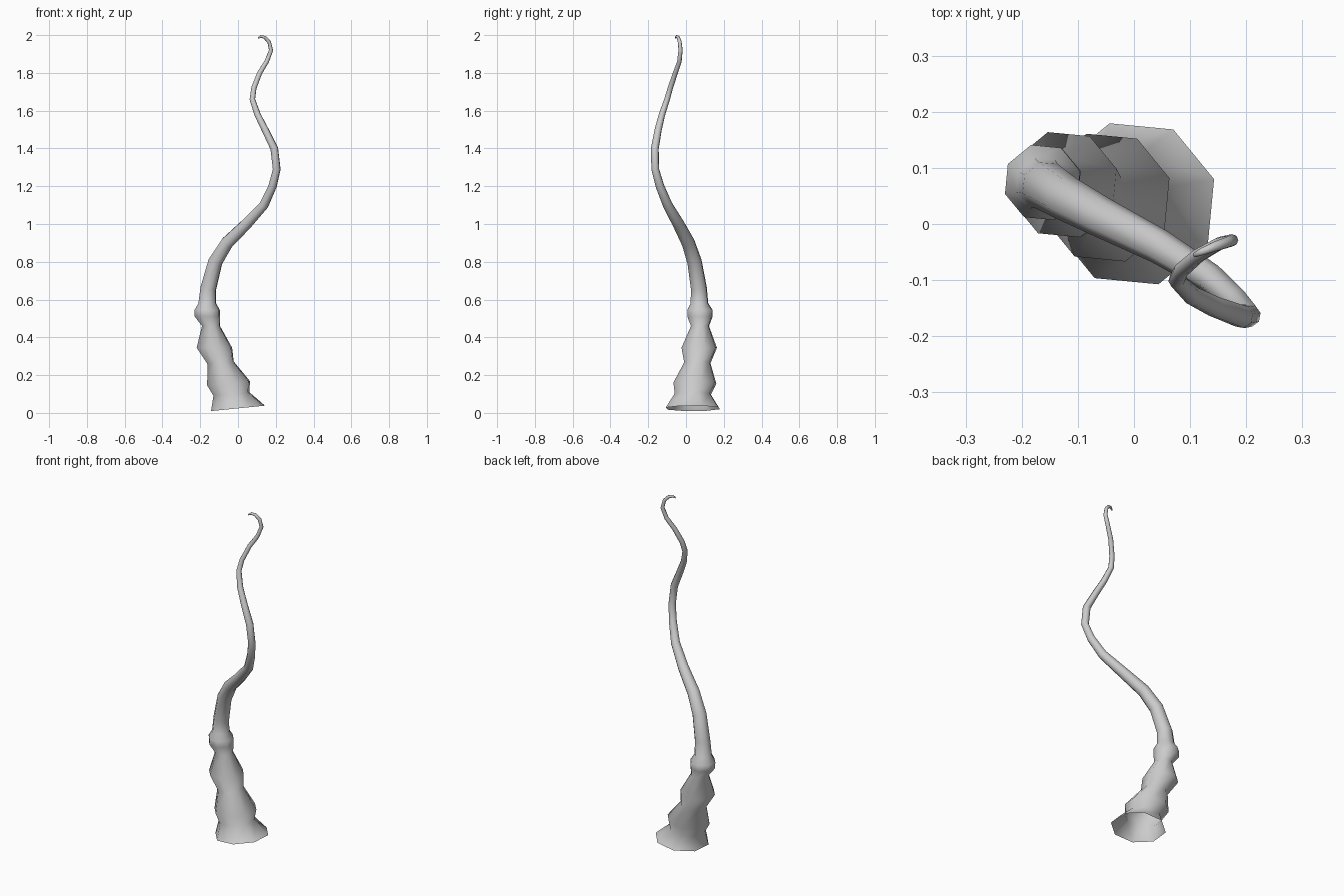
import bpy, bmesh, math
from mathutils import Vector

SIDES = 8

# Ringed base: x, y, z, radius
base = [
    (0.0, 0.036, 0.024, 0.15), (-0.035, 0.036, 0.10, 0.10),
    (-0.05, 0.047, 0.157, 0.119), (-0.092, 0.06, 0.265, 0.073),
    (-0.125, 0.07, 0.345, 0.098), (-0.143, 0.074, 0.46, 0.05),
    (-0.162, 0.074, 0.51, 0.07), (-0.163, 0.074, 0.545, 0.07),
    (-0.163, 0.071, 0.58, 0.049),
]
# Slender curling tendril
tendril = [
    (-0.157, 0.068, 0.66, 0.044), (-0.12, 0.045, 0.80, 0.040),
    (-0.058, 0.012, 0.90, 0.036), (0.045, -0.04, 1.0, 0.031),
    (0.137, -0.097, 1.1, 0.026), (0.183, -0.138, 1.2, 0.023),
    (0.205, -0.163, 1.29, 0.021), (0.192, -0.165, 1.40, 0.021),
    (0.143, -0.147, 1.50, 0.019), (0.103, -0.127, 1.58, 0.017),
    (0.076, -0.10, 1.66, 0.015), (0.084, -0.083, 1.72, 0.014),
    (0.115, -0.056, 1.80, 0.013), (0.152, -0.035, 1.86, 0.012),
    (0.175, -0.029, 1.92, 0.011), (0.165, -0.033, 1.963, 0.010),
    (0.142, -0.041, 1.988, 0.009), (0.122, -0.049, 1.993, 0.007),
    (0.107, -0.056, 1.985, 0.004),
]
rows = base + tendril
pts = [Vector(r[:3]) for r in rows]

# Sweep one continuous skin through all rings, open at the foot
bm = bmesh.new()
rings = []
a0 = math.radians(17)
normal = Vector((0, 0, 1))
side = Vector((math.cos(a0), math.sin(a0), 0))
for i, p in enumerate(pts):
    if i < len(base):
        t = Vector((-0.1 if i < 4 else 0.0, 0, 1)).normalized()
    else:
        t = (pts[min(i + 1, len(pts) - 1)] - pts[i - 1]).normalized()
    side = normal.rotation_difference(t) @ side
    side = (side - t * side.dot(t)).normalized()
    normal = t
    up = t.cross(side)
    angles = [2 * math.pi * k / SIDES for k in range(SIDES)]
    rings.append([bm.verts.new(p + (side * math.cos(a) + up * math.sin(a)) * rows[i][3])
                  for a in angles])
for low, high in zip(rings, rings[1:]):
    for k in range(SIDES):
        n = (k + 1) % SIDES
        bm.faces.new((low[k], low[n], high[n], high[k]))
bm.faces.new(rings[-1])
for f in bm.faces:
    f.smooth = True

mesh = bpy.data.meshes.new("tentacle")
bm.to_mesh(mesh)
bm.free()
obj = bpy.data.objects.new("tentacle", mesh)
bpy.context.collection.objects.link(obj)
